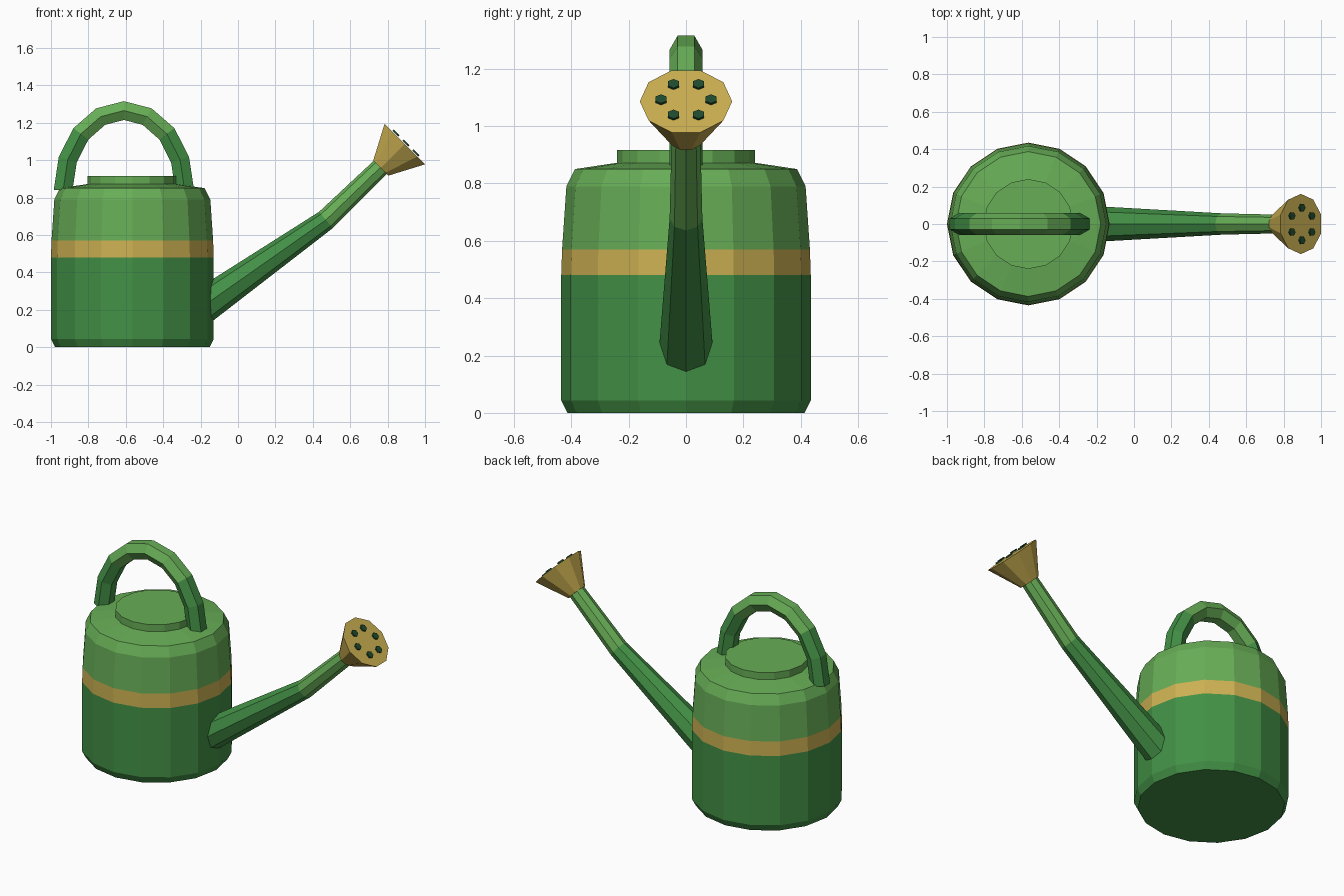
import bpy, bmesh
from math import sin, cos, pi, radians
from mathutils import Vector

cube = bpy.data.objects.get("Cube")
if cube:
    bpy.data.objects.remove(cube, do_unlink=True)


def material(name, rgb):
    m = bpy.data.materials.new(name)
    m.use_nodes = True
    m.diffuse_color = (*rgb, 1)
    m.node_tree.nodes["Principled BSDF"].inputs["Base Color"].default_value = (*rgb, 1)
    return m


DARK = material("deep green", (0.056, 0.283, 0.061))
LIGHT = material("light green", (0.136, 0.42, 0.093))
GOLD = material("brass", (0.60, 0.435, 0.084))
HOLE = material("hole green", (0.014, 0.070, 0.027))


def loft(name, rings, sides, mats, rule=lambda c: 0, phase=0.0):
    """Skin a tube through rings of (centre, axis, radius) and cap both ends."""
    bm = bmesh.new()
    loops = []
    for centre, axis, radius in rings:
        u = Vector((0, 1, 0))
        v = Vector(axis).normalized().cross(u)
        loops.append([bm.verts.new(Vector(centre) + radius * (u * cos(a) + v * sin(a)))
                      for a in (phase + 2 * pi * i / sides for i in range(sides))])
    for a, b in zip(loops, loops[1:]):
        for i in range(sides):
            j = (i + 1) % sides
            bm.faces.new((a[i], a[j], b[j], b[i]))
    bm.faces.new(loops[0])
    bm.faces.new(loops[-1])
    bmesh.ops.recalc_face_normals(bm, faces=bm.faces)
    for f in bm.faces:
        f.material_index = rule(f.calc_center_median())
    mesh = bpy.data.meshes.new(name)
    bm.to_mesh(mesh)
    bm.free()
    for m in mats:
        mesh.materials.append(m)
    obj = bpy.data.objects.new(name, mesh)
    bpy.context.collection.objects.link(obj)
    return obj


# Body: turned profile of (radius, height), with a brass band
BODY_X = -0.565
profile = [(0.413, 0), (0.435, 0.043), (0.435, 0.48), (0.432, 0.57),
           (0.417, 0.79), (0.387, 0.85), (0.24, 0.872), (0.24, 0.916)]
loft("body", [((BODY_X, 0, z), (0, 0, 1), r) for r, z in profile], 16,
     [DARK, GOLD, LIGHT], lambda c: 0 if c.z < 0.48 else 1 if c.z < 0.57 else 2)

# Handle: half-ellipse arch, lighter over the top
arch = []
for i in range(9):
    t = pi * i / 8
    arch.append(((-0.61 - 0.325 * cos(t), 0, 0.84 + 0.425 * sin(t)),
                 (0.325 * sin(t), 0, 0.425 * cos(t)), 0.058))
loft("handle", arch, 6, [DARK, LIGHT], lambda c: int(c.z > 1.13))

# Spout: tapering tube with one bend, lighter beyond it
loft("spout", [((-0.20, 0, 0.21), (0.82, 0, 0.57), 0.095),
               ((0.47, 0, 0.68), (0.77, 0, 0.64), 0.057),
               ((0.765, 0, 0.965), (1, 0, 1), 0.05)], 8,
     [DARK, LIGHT], lambda c: int(c.x > 0.47))

# Sprinkler rose: flared cone facing up and outwards
AIM = Vector((1, 0, 1)).normalized()
face = Vector((0.892, 0, 1.086))
loft("rose", [(face - AIM * 0.182, AIM, 0.06), (face, AIM, 0.161)], 10, [GOLD])

# Ring of holes on the rose
across = AIM.cross(Vector((0, 1, 0)))
for i in range(6):
    a = radians(60 * i)
    p = face + 0.087 * (Vector((0, cos(a), 0)) + across * sin(a))
    loft(f"rose_hole_{i + 1}", [(p + AIM * 0.004, AIM, 0.022),
                                (p + AIM * 0.013, AIM, 0.022)], 6, [HOLE], phase=pi / 6)
